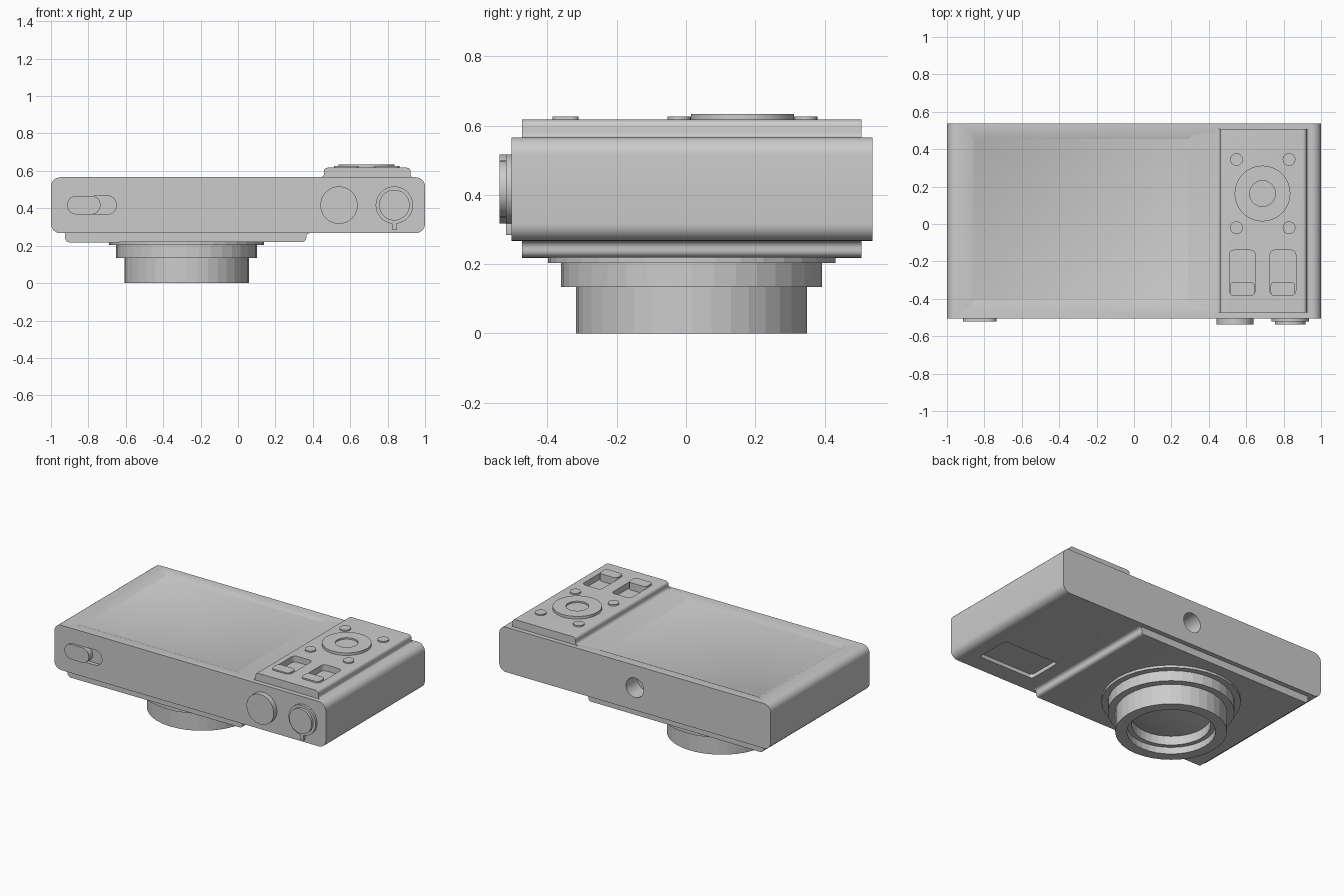
import bpy, bmesh
from math import sin, cos, pi, radians

if "Cube" in bpy.data.objects:
    bpy.data.objects.remove(bpy.data.objects["Cube"])


def finish(name, bm, smooth=True):
    bmesh.ops.remove_doubles(bm, verts=bm.verts, dist=1e-5)
    bmesh.ops.recalc_face_normals(bm, faces=bm.faces)
    me = bpy.data.meshes.new(name)
    bm.to_mesh(me)
    bm.free()
    ob = bpy.data.objects.new(name, me)
    bpy.context.collection.objects.link(ob)
    if smooth:
        shade(ob)
    return ob


def activate(ob):
    bpy.ops.object.select_all(action='DESELECT')
    ob.select_set(True)
    bpy.context.view_layer.objects.active = ob


def shade(ob):
    activate(ob)
    bpy.ops.object.shade_smooth_by_angle(angle=radians(30))


def prism(name, pts, a, b, axis, pts_b=None):
    """Extrude a 2D outline along y (outline in xz) or z (outline in xy)."""
    bm = bmesh.new()
    put = (lambda p, t: (p[0], t, p[1])) if axis == 'Y' else (lambda p, t: (p[0], p[1], t))
    lo = [bm.verts.new(put(p, a)) for p in pts]
    hi = [bm.verts.new(put(p, b)) for p in (pts_b or pts)]
    bm.faces.new(lo)
    bm.faces.new(hi)
    n = len(pts)
    for i in range(n):
        j = (i + 1) % n
        bm.faces.new((lo[i], lo[j], hi[j], hi[i]))
    return finish(name, bm)


def rrect(x0, x1, y0, y1, r, n=6):
    out = []
    corners = ((x1 - r, y1 - r), (x0 + r, y1 - r), (x0 + r, y0 + r), (x1 - r, y0 + r))
    for k, (cx, cy) in enumerate(corners):
        for i in range(n + 1):
            t = (k + i / n) * pi / 2
            p = (cx + r * cos(t), cy + r * sin(t))
            if not out or (p[0] - out[-1][0]) ** 2 + (p[1] - out[-1][1]) ** 2 > 1e-9:
                out.append(p)
    if (out[0][0] - out[-1][0]) ** 2 + (out[0][1] - out[-1][1]) ** 2 < 1e-9:
        out.pop()
    return out


def circle(cx, cy, r, n=40):
    return [(cx + r * cos(2 * pi * i / n), cy + r * sin(2 * pi * i / n)) for i in range(n)]


def arc(cx, cy, r, a0, a1, n=5):
    return [(cx + r * cos(radians(a0 + (a1 - a0) * i / n)),
             cy + r * sin(radians(a0 + (a1 - a0) * i / n))) for i in range(n + 1)]


def revolve(name, prof, cx, cy, n, smooth=False):
    bm = bmesh.new()
    rings = [[bm.verts.new((cx + r * cos(2 * pi * i / n), cy + r * sin(2 * pi * i / n), z))
              for i in range(n)] for r, z in prof]
    for a, b in zip(rings, rings[1:]):
        for i in range(n):
            j = (i + 1) % n
            bm.faces.new((a[i], a[j], b[j], b[i]))
    return finish(name, bm, smooth)


def cut(ob, cutter):
    cutter.hide_render = True
    m = ob.modifiers.new("cut", 'BOOLEAN')
    m.operation = 'DIFFERENCE'
    m.solver = 'EXACT'
    m.object = cutter
    activate(ob)
    bpy.ops.object.modifier_move_to_index(modifier=m.name, index=0)
    bpy.ops.object.modifier_apply(modifier=m.name)
    bpy.data.objects.remove(cutter)


# main body, rounded along its long edges
Y0, Y1, ZB, ZT, ZM = -0.504, 0.538, 0.267, 0.566, 0.417
body = prism("body", rrect(-1, 1, ZB, ZT, 0.05), Y0, Y1, 'Y')

# screen recess with sloping walls
cut(body, prism("screen_cutter",
                rrect(-0.855, 0.29, -0.405, 0.455, 0.001, 1), ZT - 0.012, ZT + 0.012, 'Z',
                rrect(-0.905, 0.35, -0.475, 0.501, 0.001, 1)))
# slide switch slot, tripod socket, flash window, pinhole
cut(body, prism("slot_cutter", rrect(-0.914, -0.65, ZM - 0.05, ZM + 0.05, 0.0499), Y0 - 0.05, Y0 + 0.025, 'Y'))
cut(body, prism("socket_cutter", circle(0, ZM, 0.065, 32), Y1 - 0.12, Y1 + 0.05, 'Y'))
cut(body, prism("flash_cutter", rrect(0.47, 0.875, -0.385, -0.15, 0.02), ZB - 0.05, ZB + 0.025, 'Z'))
cut(body, prism("pinhole_cutter", circle(0.5, 0.26, 0.008, 12), ZB - 0.05, ZB + 0.02, 'Z'))

# raised lens-side plate, concave fillet at its right end
plate_pts = ([(-0.925, 0.28)] + arc(-0.9, 0.243, 0.025, 180, 270)
             + arc(0.345, 0.24, 0.02, 270, 360) + arc(0.385, 0.247, 0.02, 180, 90)
             + [(0.385, 0.28)])
prism("lens_plate", plate_pts, -0.473, 0.507, 'Y')

# raised control panel, concave fillet at its left end
panel_pts = ([(0.44, 0.55)] + arc(0.44, 0.586, 0.02, -90, 0)
             + arc(0.48, 0.597, 0.02, 180, 90) + arc(0.903, 0.597, 0.02, 90, 0)
             + arc(0.937, 0.58, 0.014, 180, 270) + [(0.937, 0.55)])
panel = prism("control_panel", panel_pts, -0.473, 0.507, 'Y')
ZP = 0.617

# two switch wells with their raised keys
for i, x in enumerate((0.51, 0.727)):
    cut(panel, prism("well_cutter", rrect(x, x + 0.138, -0.382, -0.14, 0.025), ZP - 0.04, ZP + 0.05, 'Z'))
    prism(f"switch_key_{i + 1}", rrect(x + 0.004, x + 0.134, -0.386, -0.31, 0.02), ZP - 0.042, 0.626, 'Z')

# round buttons around the navigation wheel
for i, (x, y) in enumerate((x, y) for x in (0.548, 0.829) for y in (0.345, -0.02)):
    prism(f"round_button_{i + 1}", circle(x, y, 0.034, 24), ZP - 0.02, 0.626, 'Z')
wheel = prism("navigation_wheel", circle(0.687, 0.163, 0.149, 48), ZP - 0.01, 0.634, 'Z')
cut(wheel, prism("wheel_cutter", circle(0.687, 0.163, 0.069, 32), 0.624, 0.66, 'Z'))

# controls on the front edge
prism("slide_knob", rrect(-0.914, -0.735, ZM - 0.05, ZM + 0.05, 0.0499), -0.52, Y0 + 0.03, 'Y')
prism("mode_dial", circle(0.54, ZM, 0.1), -0.538, Y0 + 0.02, 'Y')
prism("lever_ring", circle(0.836, ZM, 0.1), -0.52, Y0 + 0.02, 'Y')
prism("lever_tab", rrect(0.824, 0.848, 0.284, 0.33, 0.003, 2), -0.52, Y0 + 0.02, 'Y')
prism("shutter_button", circle(0.836, ZM, 0.082), -0.538, -0.51, 'Y')

# stepped lens barrel and domed glass
LX, LY = -0.275, 0.016
revolve("lens_barrel", [(0.415, 0.235), (0.415, 0.203), (0.377, 0.203), (0.377, 0.134),
                        (0.333, 0.134), (0.333, 0), (0.264, 0), (0.264, 0.045),
                        (0.235, 0.045), (0.235, 0.11)], LX, LY, 36)
revolve("lens_glass", [(0.236, 0.105), (0.2, 0.094), (0.15, 0.084), (0.1, 0.077),
                       (0.05, 0.073), (0, 0.072)], LX, LY, 36, True)

# refresh shading after the cuts
for ob in (body, panel, wheel):
    shade(ob)
